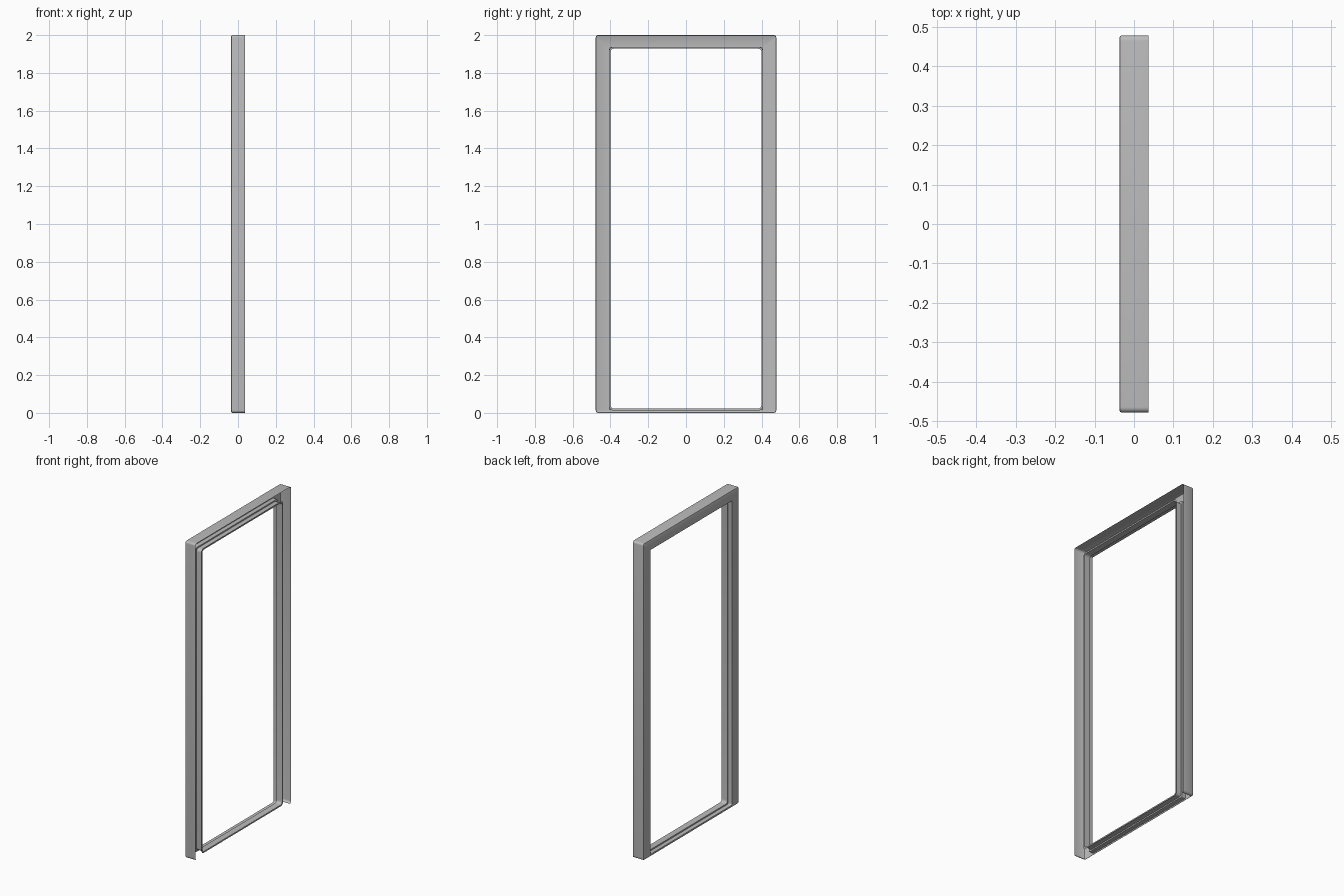
import bpy, bmesh, math

cube = bpy.data.objects.get("Cube")
if cube:
    bpy.data.objects.remove(cube, do_unlink=True)

# Single painted metal colour
GREY = (0.5, 0.5, 0.5, 1.0)
metal = bpy.data.materials.new("grey_metal")
metal.use_nodes = True
metal.diffuse_color = GREY
metal.node_tree.nodes["Principled BSDF"].inputs["Base Color"].default_value = GREY

HALF_X, HALF_Y, HEIGHT = 0.037, 0.478, 2.0
STEPS = 6


def ring(bm, x, half_y, low, high, radius):
    """Rounded rectangle in the YZ plane; the closing edge is the bottom one."""
    corners = [(1, low + radius, -90), (1, high - radius, 0),
               (-1, high - radius, 90), (-1, low + radius, 180)]
    verts = []
    for side, z, start in corners:
        for i in range(STEPS + 1):
            a = math.radians(start + 90 * i / STEPS)
            verts.append(bm.verts.new((x, side * (half_y - radius) + radius * math.cos(a),
                                       z + radius * math.sin(a))))
    return verts


def sheet(name, sections, open_bottom=False):
    """Skin a row of rings; optionally leave the first band open underneath."""
    bm = bmesh.new()
    rings = [ring(bm, *s) for s in sections]
    for k, (a, b) in enumerate(zip(rings, rings[1:])):
        n = len(a)
        for i in range(n):
            if open_bottom and k == 0 and i == n - 1:
                continue
            j = (i + 1) % n
            bm.faces.new((a[i], b[i], b[j], a[j]))
    mesh = bpy.data.meshes.new(name)
    bm.to_mesh(mesh)
    bm.free()
    mesh.materials.append(metal)
    obj = bpy.data.objects.new(name, mesh)
    bpy.context.collection.objects.link(obj)
    bpy.ops.object.select_all(action='DESELECT')
    obj.select_set(True)
    bpy.context.view_layer.objects.active = obj
    bpy.ops.object.shade_smooth_by_angle(angle=math.radians(35))


def outer(x, inset):
    return (x, HALF_Y - inset, inset, HEIGHT - inset, 0.014 - inset)


def opening(x, inset, radius):
    return (x, 0.407 - inset, 0.014 + inset, 1.936 - inset, radius)


# Outer walls, softened edge and flat face around the opening
sheet("frame_shell", [
    outer(HALF_X, 0),
    outer(-HALF_X + 0.006, 0),
    outer(-HALF_X + 0.002, 0.002),
    outer(-HALF_X, 0.006),
    opening(-HALF_X, 0, 0.008),
], open_bottom=True)

# Stepped lining of the opening with a turned-out end flange
sheet("opening_lining", [
    opening(-HALF_X, 0, 0.008),
    opening(-0.01, 0, 0.008),
    opening(-0.01, 0.008, 0.018),
    opening(0.03, 0.008, 0.018),
    opening(0.03, -0.001, 0.024),
])
